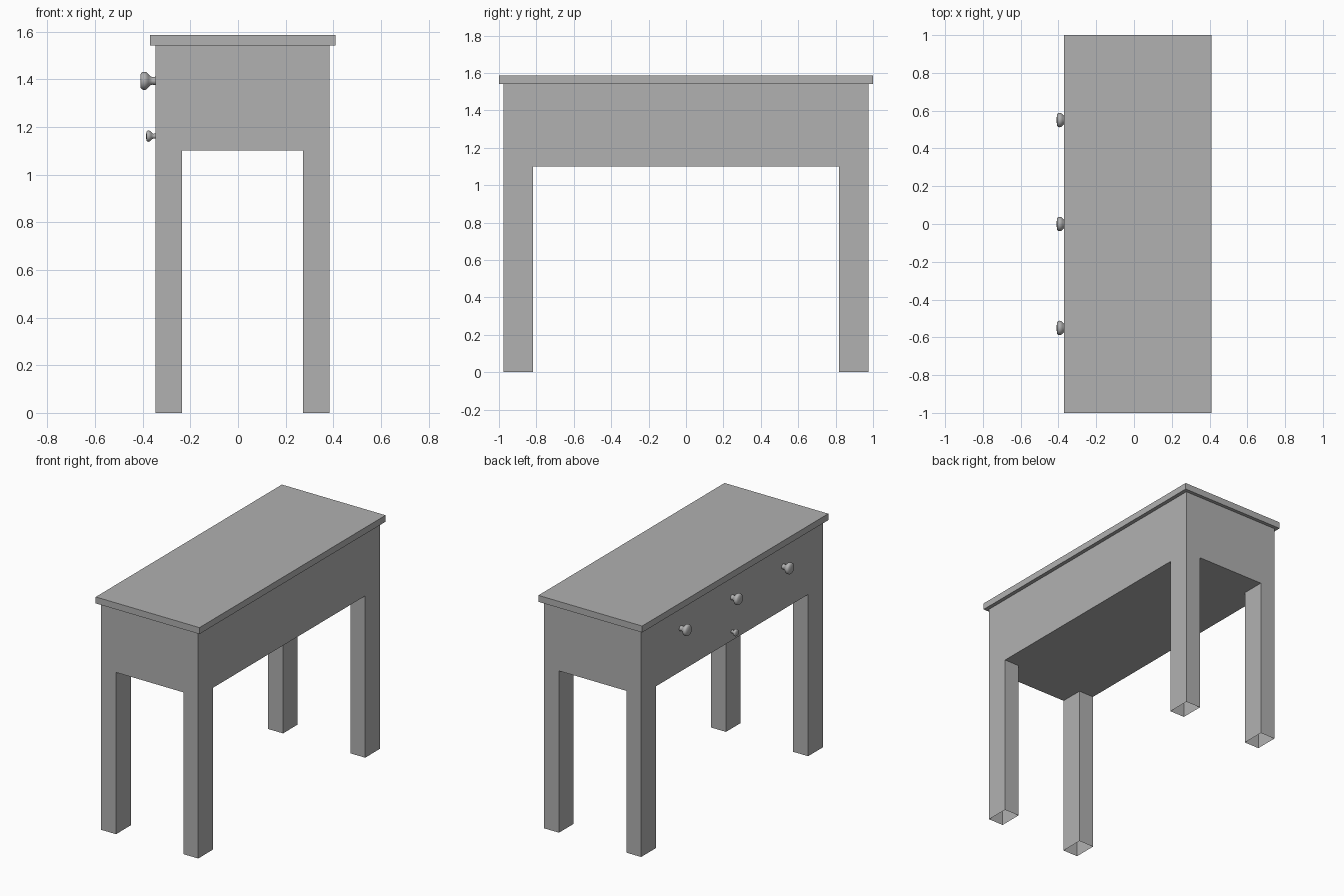
import bpy, bmesh
from math import radians
from mathutils import Matrix, Vector

if "Cube" in bpy.data.objects:
    bpy.data.objects.remove(bpy.data.objects["Cube"])

# Dark grey shared by every part
GREY = bpy.data.materials.new("dark_grey")
GREY.diffuse_color = (0.44, 0.44, 0.44, 1)
GREY.use_nodes = True
GREY.node_tree.nodes["Principled BSDF"].inputs["Base Color"].default_value = GREY.diffuse_color


def box(bm, x0, x1, y0, y1, z0, z1):
    m = Matrix.Translation(((x0 + x1) / 2, (y0 + y1) / 2, (z0 + z1) / 2))
    m = m @ Matrix.Diagonal((x1 - x0, y1 - y0, z1 - z0, 1))
    bmesh.ops.create_cube(bm, size=1, matrix=m)


def finish(bm, name):
    bmesh.ops.recalc_face_normals(bm, faces=bm.faces)
    mesh = bpy.data.meshes.new(name)
    bm.to_mesh(mesh)
    bm.free()
    mesh.materials.append(GREY)
    ob = bpy.data.objects.new(name, mesh)
    bpy.context.collection.objects.link(ob)
    return ob


# Table top slab
bm = bmesh.new()
box(bm, -0.37, 0.41, -1, 1, 1.542, 1.586)
finish(bm, "table_top")

# Cabinet body, with the underside cut into a grid and its corners pulled down as legs
bm = bmesh.new()
X0, X1, Y = -0.346, 0.384, 0.976
IN_X0, IN_X1, IN_Y, UNDER = -0.234, 0.272, 0.818, 1.10
box(bm, X0, X1, -Y, Y, UNDER, 1.542)
cuts = [((IN_X0, 0, 0), (1, 0, 0)), ((IN_X1, 0, 0), (1, 0, 0)),
        ((0, IN_Y, 0), (0, 1, 0)), ((0, -IN_Y, 0), (0, 1, 0))]
for co, no in cuts:
    bmesh.ops.bisect_plane(bm, geom=bm.verts[:] + bm.edges[:] + bm.faces[:],
                           plane_co=co, plane_no=no)
corners = []
for f in bm.faces:
    c = f.calc_center_median()
    if c.z < UNDER + 0.001 and abs(c.y) > IN_Y and not IN_X0 < c.x < IN_X1:
        corners.append(f)
feet = bmesh.ops.extrude_face_region(bm, geom=corners)["geom"]
for v in feet:
    if isinstance(v, bmesh.types.BMVert):
        v.co.z = 0
# The legs are hollow and open at the floor
open_ends = [f for f in bm.faces if all(v.co.z < 0.001 for v in f.verts)]
bmesh.ops.delete(bm, geom=open_ends, context='FACES')
finish(bm, "body_and_legs")

# Turned knobs: (radius, distance out from the drawer face)
PROFILE = [(0.018, -0.002), (0.016, 0.012), (0.018, 0.020), (0.028, 0.030),
           (0.036, 0.038), (0.038, 0.046), (0.037, 0.055), (0.030, 0.062), (0, 0.064)]


def knob(name, y, z, scale=1):
    bm = bmesh.new()
    verts = [bm.verts.new((-d, 0, r)) for r, d in PROFILE]
    edges = [bm.edges.new(p) for p in zip(verts, verts[1:])]
    bmesh.ops.spin(bm, geom=verts + edges, cent=(0, 0, 0), axis=(1, 0, 0),
                   angle=radians(360), steps=24, use_merge=True)
    bmesh.ops.remove_doubles(bm, verts=bm.verts, dist=1e-5)
    bmesh.ops.scale(bm, vec=Vector((scale,) * 3), verts=bm.verts)
    bmesh.ops.translate(bm, vec=(X0, y, z), verts=bm.verts)
    ob = finish(bm, name)
    bpy.ops.object.select_all(action='DESELECT')
    ob.select_set(True)
    bpy.context.view_layer.objects.active = ob
    bpy.ops.object.shade_smooth_by_angle(angle=radians(60))


for label, y in (("left", 0.55), ("middle", 0), ("right", -0.55)):
    knob(label + "_knob", y, 1.393)
knob("small_lower_knob", 0, 1.161, 0.62)
